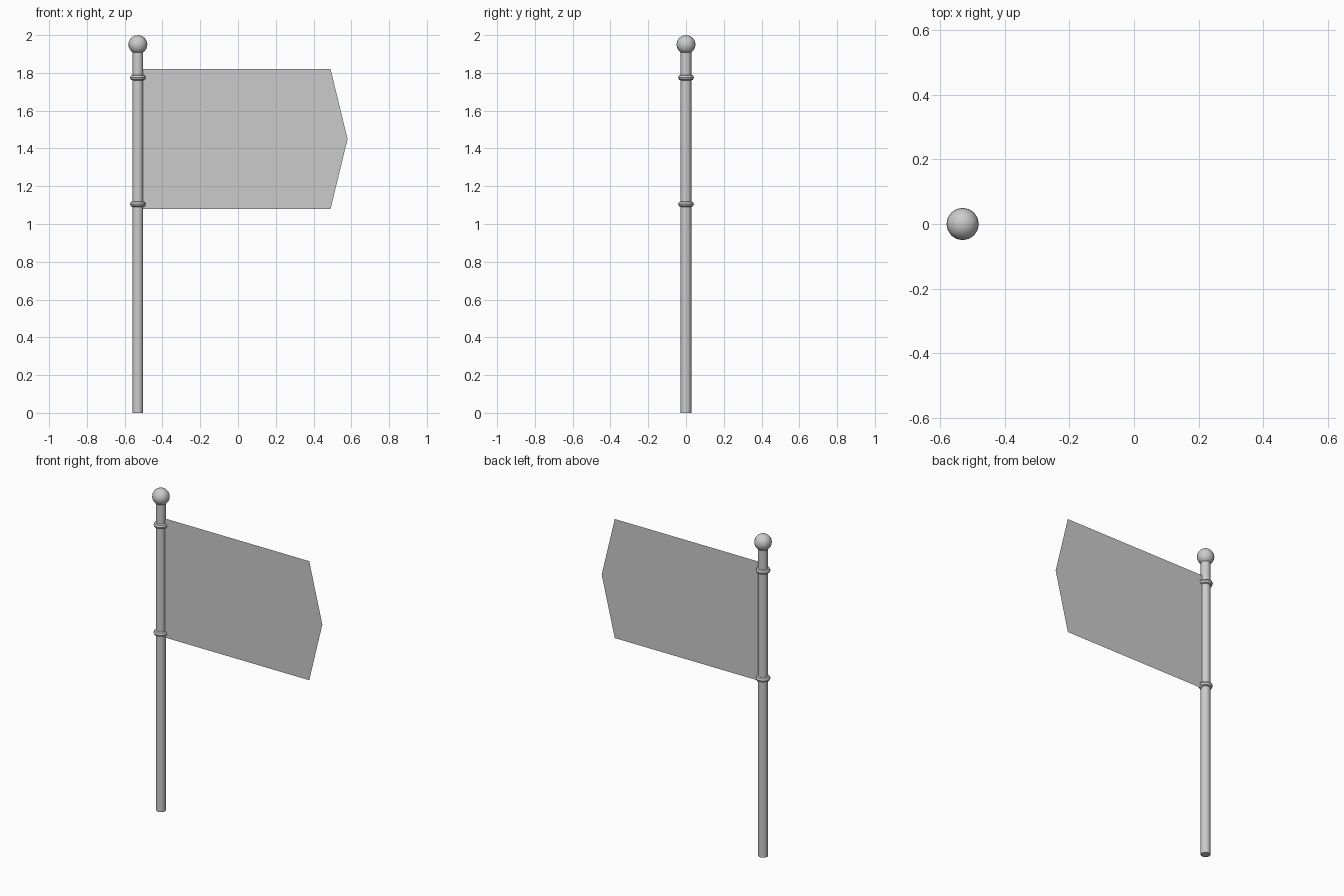
import bpy
import bmesh

cube = bpy.data.objects.get("Cube")
if cube:
    bpy.data.objects.remove(cube, do_unlink=True)

POLE_X = -0.53
POLE_R = 0.028

grey = bpy.data.materials.new("plain grey")
grey.use_nodes = True
colour = (0.6, 0.6, 0.6, 1)
grey.diffuse_color = colour
grey.node_tree.nodes["Principled BSDF"].inputs["Base Color"].default_value = colour


def finish(name, smooth=True):
    obj = bpy.context.object
    obj.name = name
    obj.data.name = name
    obj.data.materials.append(grey)
    if smooth:
        bpy.ops.object.shade_smooth_by_angle(angle=0.6)
    return obj


# Pole, standing on the ground and ending inside the ball
pole_top = 1.95
bpy.ops.mesh.primitive_cylinder_add(vertices=16, radius=POLE_R, depth=pole_top,
                                    location=(POLE_X, 0, pole_top / 2))
finish("pole")

# Ball on the top
bpy.ops.mesh.primitive_uv_sphere_add(segments=16, ring_count=12, radius=0.05,
                                     location=(POLE_X, 0, 1.95))
finish("ball_finial")

# Two rings that hold the flag
for name, z in (("upper_ring", 1.775), ("lower_ring", 1.105)):
    bpy.ops.mesh.primitive_torus_add(major_segments=16, minor_segments=8,
                                     major_radius=0.026, minor_radius=0.0155,
                                     location=(POLE_X, 0, z))
    finish(name)

# Flag, a flat sheet with a pointed end
outline = [(POLE_X, 1.08), (0.49, 1.08), (0.58, 1.45), (0.49, 1.82), (POLE_X, 1.82)]
bm = bmesh.new()
bm.faces.new([bm.verts.new((x, 0, z)) for x, z in outline])
mesh = bpy.data.meshes.new("flag")
bm.to_mesh(mesh)
bm.free()
flag = bpy.data.objects.new("flag", mesh)
bpy.context.collection.objects.link(flag)
bpy.context.view_layer.objects.active = flag
finish("flag", smooth=False)
